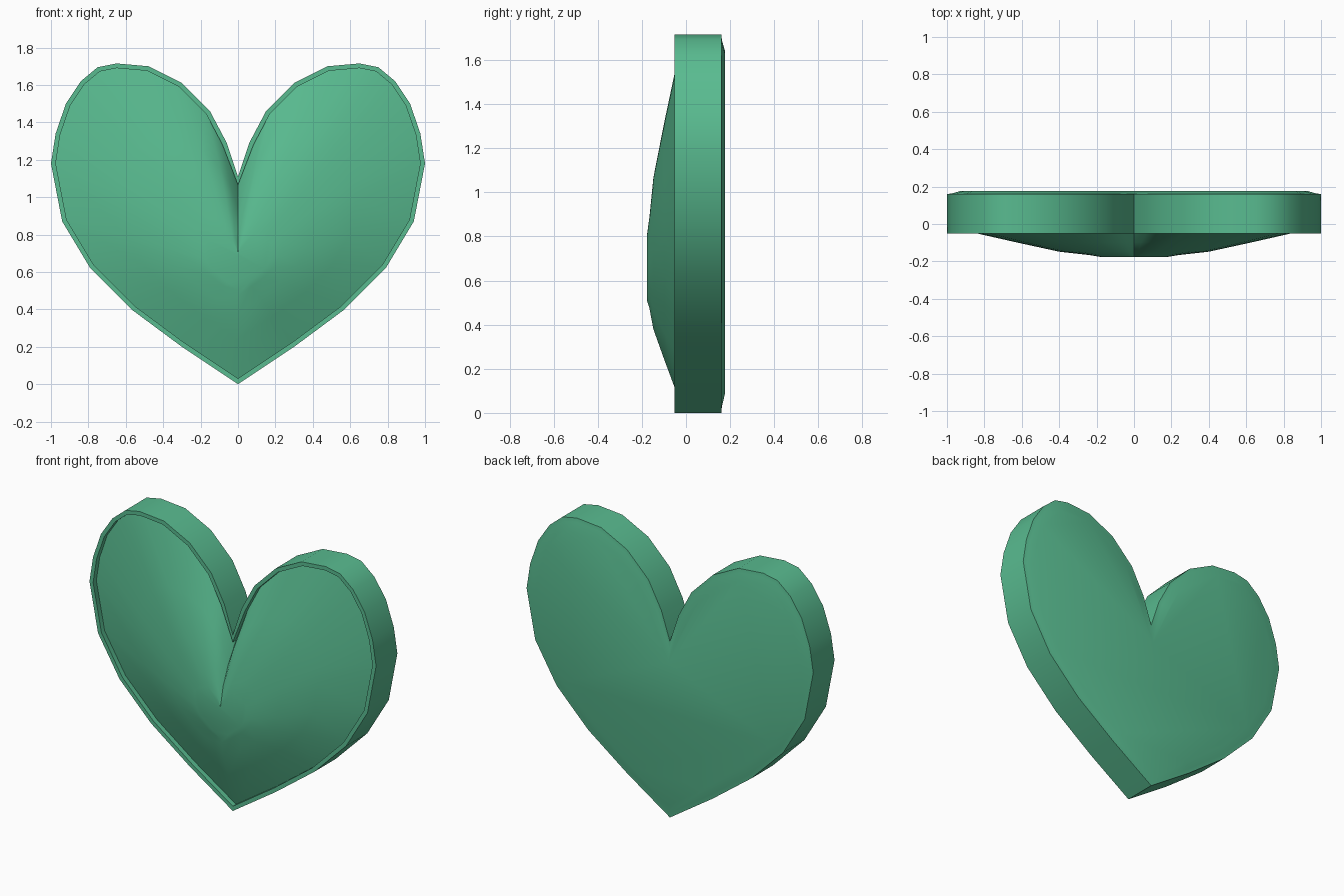
import bpy, bmesh
from mathutils import Vector

if "Cube" in bpy.data.objects:
    bpy.data.objects.remove(bpy.data.objects["Cube"])

# right half of the heart outline (x, z), bottom tip to notch
HALF = [(0, 0), (0.30, 0.20), (0.57, 0.40), (0.79, 0.62), (0.94, 0.87), (1.0, 1.18),
        (0.975, 1.34), (0.92, 1.50), (0.84, 1.62), (0.75, 1.695), (0.65, 1.715),
        (0.48, 1.70), (0.30, 1.61), (0.15, 1.46), (0.06, 1.29), (0, 1.11)]
OUTLINE = [Vector(p) for p in HALF + [(-x, z) for x, z in HALF[-2:0:-1]]]


def inset(d):
    """Outline moved inwards by d, with limited mitres."""
    pts, n = [], len(OUTLINE)
    for i, p in enumerate(OUTLINE):
        a = (p - OUTLINE[i - 1]).normalized()
        b = (OUTLINE[(i + 1) % n] - p).normalized()
        na, nb = Vector((-a.y, a.x)), Vector((-b.y, b.x))
        m = (na + nb).normalized()
        pts.append(p + m * d * min(1 / max(m.dot(na), 0.01), 1.8))
    return pts


def scaled(s, z0):
    """Small copy of the outline with its tip at height z0."""
    return [Vector((p.x * s, p.y * s + z0)) for p in OUTLINE]


# rings from the back face, round the rim, to the top of the front dome
rings = [(inset(0.07), 0.176), (inset(0.025), 0.163), (OUTLINE, 0.16), (OUTLINE, -0.052),
         (inset(0.025), -0.052), (inset(0.025), -0.02), (scaled(0.63, 0.24), -0.098),
         (scaled(0.40, 0.38), -0.148), (scaled(0.24, 0.475), -0.166),
         (scaled(0.18, 0.505), -0.176)]

bm = bmesh.new()
loops = [[bm.verts.new((p.x, y, p.y)) for p in pts] for pts, y in rings]
for A, B in zip(loops, loops[1:]):
    for i in range(len(A)):
        j = (i + 1) % len(A)
        bm.faces.new((A[i], A[j], B[j], B[i]))
bm.faces.new(loops[0])
bm.faces.new(loops[-1])
bmesh.ops.recalc_face_normals(bm, faces=bm.faces)
mesh = bpy.data.meshes.new("heart")
bm.to_mesh(mesh)
bm.free()

heart = bpy.data.objects.new("heart", mesh)
bpy.context.collection.objects.link(heart)
mat = bpy.data.materials.new("green")
mat.diffuse_color = (0.10, 0.50, 0.28, 1)
mat.use_nodes = True
mat.node_tree.nodes["Principled BSDF"].inputs["Base Color"].default_value = mat.diffuse_color
mesh.materials.append(mat)

# smooth sides, sharp rim and notch
bpy.context.view_layer.objects.active = heart
heart.select_set(True)
bpy.ops.object.shade_smooth_by_angle(angle=0.52)
